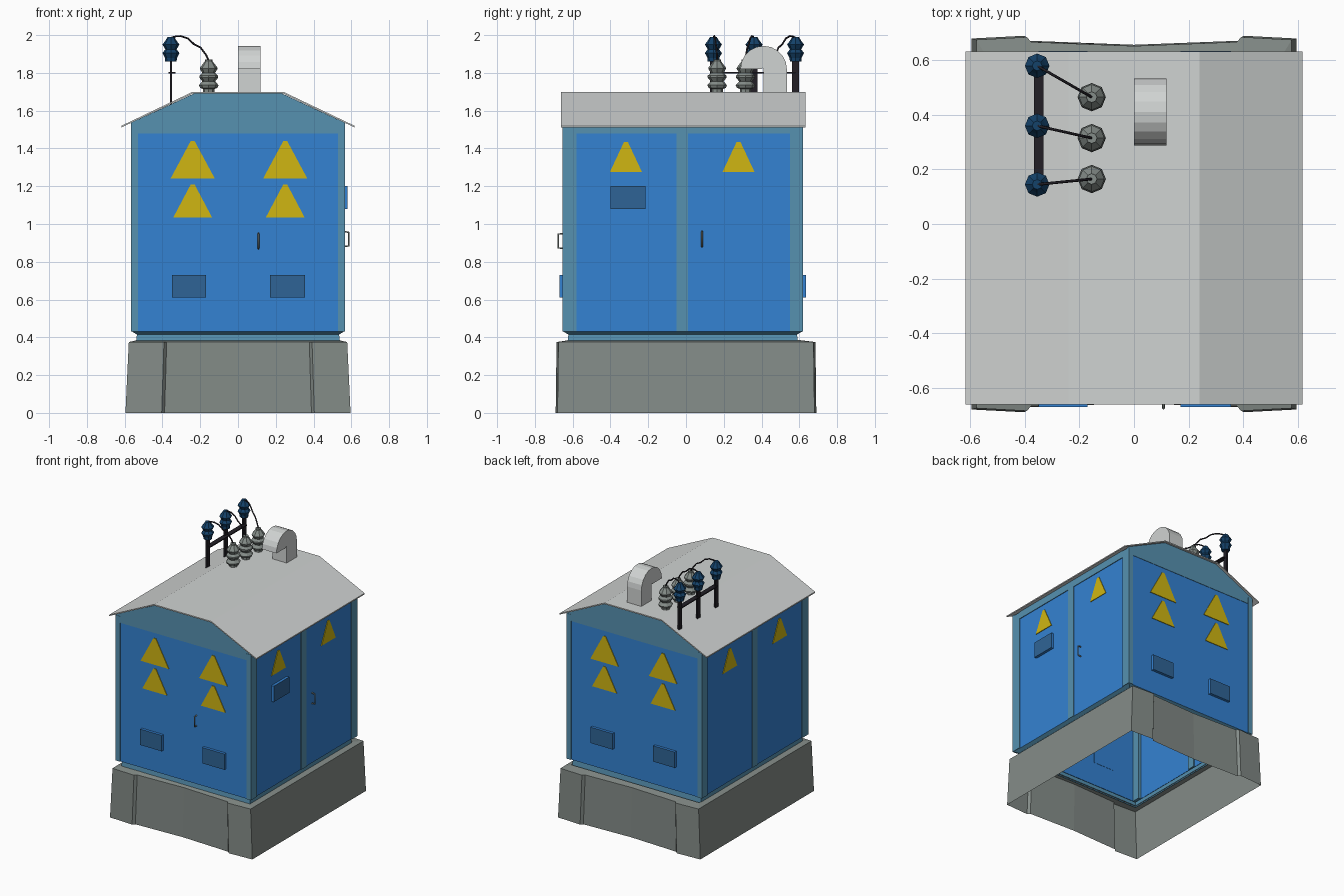
import bpy, bmesh, math
from mathutils import Vector

if "Cube" in bpy.data.objects:
    bpy.data.objects.remove(bpy.data.objects["Cube"])


def lin(c):
    c /= 255
    return c / 12.92 if c <= 0.04045 else ((c + 0.055) / 1.055) ** 2.4


def material(name, r, g, b):
    m = bpy.data.materials.new(name)
    m.diffuse_color = (lin(r), lin(g), lin(b), 1)
    m.use_nodes = True
    m.node_tree.nodes["Principled BSDF"].inputs["Base Color"].default_value = m.diffuse_color
    return m


BLUE = material("panel_blue", 52, 130, 210)
STEEL = material("frame_steel_blue", 86, 145, 176)
VENT = material("vent_dull_blue", 47, 100, 150)
CONCRETE = material("concrete_grey", 132, 140, 136)
ROOF = material("roof_light_grey", 208, 211, 210)
YELLOW = material("warning_yellow", 208, 182, 18)
NAVY = material("insulator_navy", 20, 66, 106)
BLACK = material("pole_black", 34, 31, 38)


def finish(name, bm, *mats):
    bmesh.ops.recalc_face_normals(bm, faces=bm.faces[:])
    me = bpy.data.meshes.new(name)
    bm.to_mesh(me)
    bm.free()
    for m in mats:
        me.materials.append(m)
    ob = bpy.data.objects.new(name, me)
    bpy.context.collection.objects.link(ob)
    return ob


def prism(name, a, b, *mats, caps=True):
    """Closed solid between two matching outlines."""
    bm = bmesh.new()
    va, vb = [bm.verts.new(p) for p in a], [bm.verts.new(p) for p in b]
    n = len(a)
    for i in range(n):
        j = (i + 1) % n
        bm.faces.new((va[i], va[j], vb[j], vb[i]))
    if caps:
        bm.faces.new(va)
        bm.faces.new(vb).material_index = len(mats) - 1
    return finish(name, bm, *mats)


# wall positions: u runs along the wall, d points outwards
WALLS = {
    "front": lambda u, z, d: (u, -0.65 - d, z),
    "back": lambda u, z, d: (u, 0.615 + d, z),
    "right": lambda u, z, d: (0.56 + d, u, z),
    "left": lambda u, z, d: (-0.56 - d, u, z),
}


def on_wall(name, wall, outline, d0, d1, *mats):
    f = WALLS[wall]
    return prism(f"{wall}_{name}", [f(u, z, d0) for u, z in outline],
                 [f(u, z, d1) for u, z in outline], *mats)


def rect(u0, u1, z0, z1):
    return [(u0, z0), (u1, z0), (u1, z1), (u0, z1)]


def box(name, x0, x1, y0, y1, z0, z1, mat):
    return prism(name, [(x, y, z0) for x, y in rect(x0, x1, y0, y1)],
                 [(x, y, z1) for x, y in rect(x0, x1, y0, y1)], mat)


def lathe(name, x, y, profile, mat, sides=8):
    bm = bmesh.new()
    rings = [[bm.verts.new((x + r * math.cos(2 * math.pi * i / sides),
                            y + r * math.sin(2 * math.pi * i / sides), z))
              for i in range(sides)] for r, z in profile]
    for a, b in zip(rings, rings[1:]):
        for i in range(sides):
            j = (i + 1) % sides
            bm.faces.new((a[i], a[j], b[j], b[i]))
    bm.faces.new(rings[0])
    bm.faces.new(rings[-1])
    return finish(name, bm, mat)


def tube(name, points, radius, mat):
    cu = bpy.data.curves.new(name, 'CURVE')
    cu.dimensions = '3D'
    cu.bevel_depth = radius
    cu.bevel_resolution = 1
    cu.use_fill_caps = True
    sp = cu.splines.new('POLY')
    sp.points.add(len(points) - 1)
    for p, co in zip(sp.points, points):
        p.co = (*co, 1)
    cu.materials.append(mat)
    ob = bpy.data.objects.new(name, cu)
    bpy.context.collection.objects.link(ob)
    bpy.ops.object.select_all(action='DESELECT')
    ob.select_set(True)
    bpy.context.view_layer.objects.active = ob
    bpy.ops.object.convert(target='MESH')


# concrete base: open ring with bowed front and back and a rim on top
quarter = [(0.59, 0.68), (0.40, 0.69), (0.385, 0.672)]
half = quarter + [(0, 0.657)] + [(-x, y) for x, y in reversed(quarter)]
outline = half + [(-x, -y) for x, y in half]
bm = bmesh.new()
low = [bm.verts.new((x * 1.01, y, 0)) for x, y in outline]
top = [bm.verts.new((x * 0.98, y * 0.993, 0.375)) for x, y in outline]
rim = [bm.verts.new((max(-0.535, min(0.535, x)), max(-0.62, min(0.605, y)), 0.385))
       for x, y in outline]
for a, b in ((low, top), (top, rim)):
    for i in range(len(a)):
        j = (i + 1) % len(a)
        bm.faces.new((a[i], a[j], b[j], b[i]))
finish("concrete_base", bm, CONCRETE)

# recessed skirt with lip under the walls
bm = bmesh.new()
loops = [[bm.verts.new((x, y, z)) for x, y in rect(-a, a, -b - 0.0175, b - 0.0175)]
         for a, b, z in ((0.54, 0.61, 0.375), (0.535, 0.605, 0.415), (0.56, 0.632, 0.43))]
for a, b in zip(loops, loops[1:]):
    for i in range(4):
        j = (i + 1) % 4
        bm.faces.new((a[i], a[j], b[j], b[i]))
finish("skirt", bm, STEEL)

# corner posts
for sx, side in ((-1, "left"), (1, "right")):
    for y0, y1, end in ((-0.655, -0.58, "front"), (0.55, 0.62, "back")):
        x0, x1 = sorted((sx * 0.53, sx * 0.567))
        box(f"{end}_{side}_post", x0, x1, y0, y1, 0.43, 1.53, STEEL)

# wall panels, gables, middle posts and headers
for w in ("front", "back"):
    on_wall("panel", w, rect(-0.53, 0.53, 0.43, 1.48), -0.01, 0, BLUE)
    on_wall("gable", w, [(-0.567, 1.48), (0.567, 1.48), (0.567, 1.535), (0.235, 1.69),
                         (-0.235, 1.69), (-0.567, 1.535)], -0.01, 0.003, STEEL)
for w in ("left", "right"):
    on_wall("front_door", w, rect(-0.58, -0.05, 0.43, 1.48), -0.01, 0, BLUE)
    on_wall("back_door", w, rect(0.01, 0.55, 0.43, 1.48), -0.01, 0, BLUE)
    on_wall("middle_post", w, rect(-0.05, 0.01, 0.43, 1.48), -0.02, 0.005, STEEL)
    on_wall("header", w, rect(-0.58, 0.55, 1.48, 1.535), -0.01, 0.005, STEEL)


# warning triangles
def triangle(name, wall, u, z0, z1, w):
    on_wall(name, wall, [(u - w / 2, z0), (u + w / 2, z0), (u + 0.01, z1), (u - 0.01, z1)],
            0, 0.005, YELLOW)


for w in ("front", "back"):
    for i, u in enumerate((-0.24, 0.25)):
        triangle(f"upper_warning_{i}", w, u, 1.24, 1.44, 0.235)
        triangle(f"lower_warning_{i}", w, u, 1.035, 1.21, 0.205)
        on_wall(f"vent_{i}", w, rect(u - 0.11 - i * -0.03, u + 0.07 + i * 0.035, 0.61, 0.73),
                -0.012, 0.02, BLUE, VENT)
for w in ("left", "right"):
    for i, u in enumerate((-0.318, 0.278)):
        triangle(f"warning_{i}", w, u, 1.275, 1.435, 0.17)
on_wall("vent", "right", rect(-0.40, -0.215, 1.08, 1.2), -0.012, 0.02, BLUE, VENT)

# door handles
for w, u, z in (("front", 0.108, 0.91), ("right", 0.085, 0.92)):
    f = WALLS[w]
    tube(f"{w}_handle", [f(u, z - 0.04, 0), f(u, z - 0.036, 0.026),
                         f(u, z + 0.036, 0.026), f(u, z + 0.04, 0)], 0.005, CONCRETE)

# roof sheet
edge = [(0.617, 1.52), (0.55, 1.552), (0.24, 1.70)]
upper = edge + [(-x, z) for x, z in reversed(edge)]
sheet = upper + [(x, z - 0.009) for x, z in reversed(upper)]
prism("roof", [(x, -0.662, z) for x, z in sheet], [(x, 0.633, z) for x, z in sheet], ROOF)

# gooseneck roof vent
arc = [(0.411 + 0.123 * math.cos(math.pi * i / 10), 1.82 + 0.123 * math.sin(math.pi * i / 10))
       for i in range(11)]
neck = [(0.534, 1.69)] + arc + [(0.402, 1.82), (0.405, 1.828), (0.411, 1.82), (0.411, 1.69)]
prism("gooseneck_vent", [(0, y, z) for y, z in neck], [(0.12, y, z) for y, z in neck], ROOF)

# roof insulators, poles and wires
grey = [(0.03, 1.69), (0.03, 1.715), (0.045, 1.72), (0.052, 1.735), (0.034, 1.755),
        (0.05, 1.775), (0.05, 1.785), (0.034, 1.8), (0.047, 1.822), (0.045, 1.83),
        (0.02, 1.862), (0.02, 1.872)]
navy = [(0.03, 1.86), (0.032, 1.88), (0.045, 1.905), (0.03, 1.925), (0.045, 1.95),
        (0.03, 1.97), (0.018, 1.99)]
PX, GX = -0.355, -0.155
for i, (py, gy) in enumerate(((0.145, 0.165), (0.36, 0.315), (0.58, 0.465))):
    box(f"pole_{i}", PX - 0.006, PX + 0.006, py - 0.018, py + 0.018, 1.63, 1.865, BLACK)
    lathe(f"pole_insulator_{i}", PX, py, navy, NAVY)
    lathe(f"roof_insulator_{i}", GX, gy, grey, CONCRETE)
    path = ((0, 1.985), (0.12, 1.993), (0.26, 1.995), (0.45, 1.982), (0.62, 1.95),
            (0.78, 1.935), (0.93, 1.895), (1, 1.865))
    tube(f"wire_{i}", [(PX + t * (GX - PX), py + t * (gy - py), z) for t, z in path], 0.005, BLACK)
box("pole_crossbar", PX - 0.012, PX + 0.024, 0.145, 0.58, 1.798, 1.806, BLACK)
